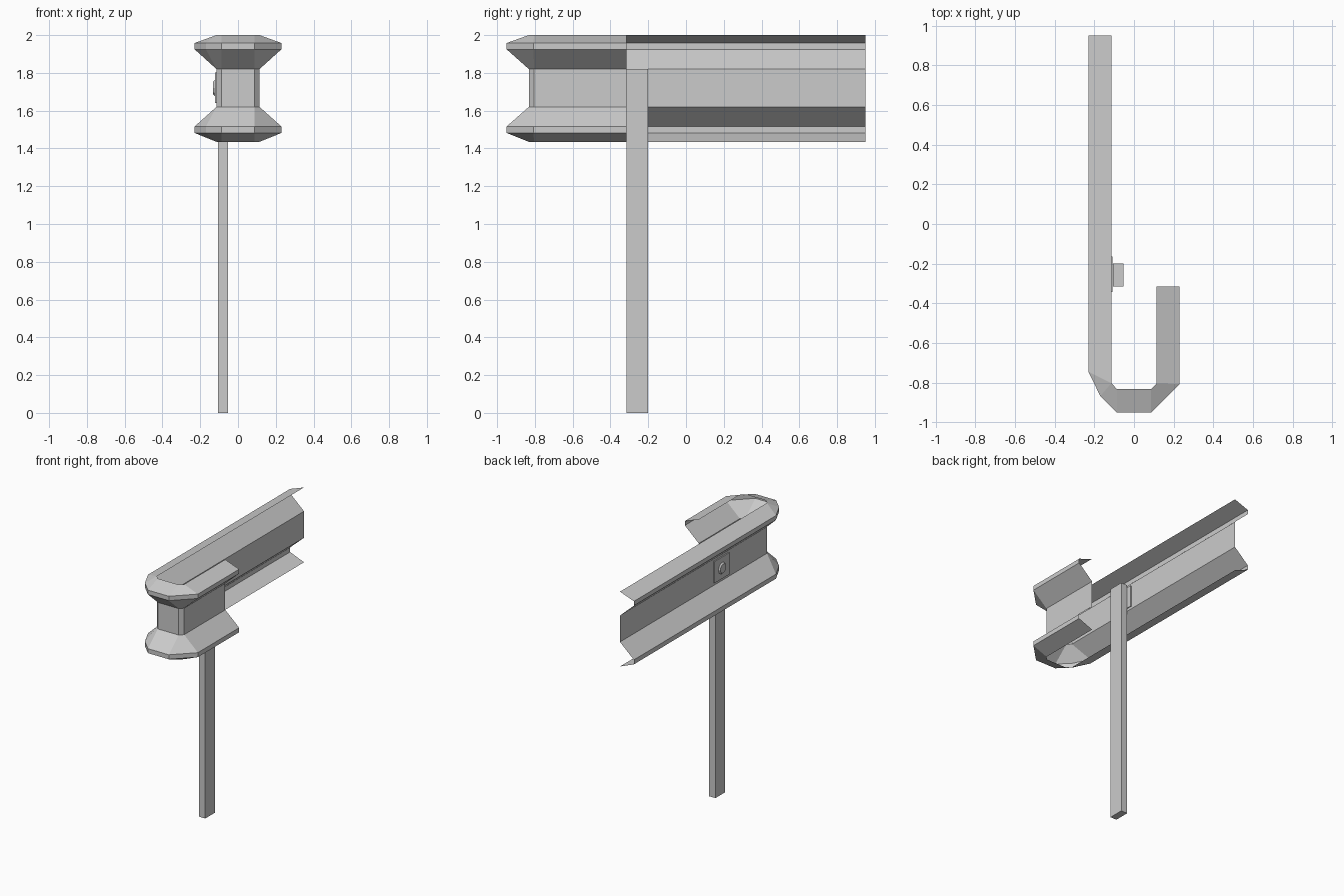
import bpy, bmesh, math
from mathutils import Matrix

if "Cube" in bpy.data.objects:
    bpy.data.objects.remove(bpy.data.objects["Cube"])


def finish(name, bm):
    bmesh.ops.recalc_face_normals(bm, faces=bm.faces[:])
    mesh = bpy.data.meshes.new(name)
    bm.to_mesh(mesh)
    bm.free()
    obj = bpy.data.objects.new(name, mesh)
    bpy.context.collection.objects.link(obj)
    return obj


def box(name, lo, hi):
    bm = bmesh.new()
    size = [h - l for l, h in zip(lo, hi)]
    mid = [(h + l) / 2 for l, h in zip(lo, hi)]
    bmesh.ops.create_cube(bm, size=1, matrix=Matrix.Translation(mid) @ Matrix.Diagonal((*size, 1)))
    return finish(name, bm)


# Guardrail sheet: W profile (outward fraction, height) swept along paired inner/outer paths
profile = [(0, 2.0), (1, 1.958), (1, 1.925), (0, 1.82),
           (0, 1.62), (1, 1.516), (1, 1.482), (0, 1.435)]
inner = [(-.114, .95), (-.114, -.803), (-.114, -.803), (-.087, -.832),
         (.087, -.832), (.114, -.805), (.114, -.315)]
outer = [(-.23, .95), (-.23, -.745), (-.17, -.868), (-.087, -.95),
         (.087, -.95), (.23, -.807), (.23, -.315)]
bm = bmesh.new()
rows = [[bm.verts.new((i[0] + (o[0] - i[0]) * t, i[1] + (o[1] - i[1]) * t, z))
         for t, z in profile] for i, o in zip(inner, outer)]
for a, b in zip(rows, rows[1:]):
    for k in range(len(profile) - 1):
        bm.faces.new((a[k], b[k], b[k + 1], a[k + 1]))
bmesh.ops.remove_doubles(bm, verts=bm.verts[:], dist=1e-4)
finish("guard_rail", bm)

# Support post behind the rail
box("post", (-.106, -.315, 0), (-.053, -.2, 1.82))

# Mounting plate through the web and its bolt head
box("mounting_plate", (-.123, -.343, 1.64), (-.108, -.165, 1.803))
bm = bmesh.new()
bmesh.ops.create_cone(bm, cap_ends=True, segments=10, radius1=.045, radius2=.035, depth=.012,
                      matrix=Matrix.Translation((-.127, -.255, 1.72)) @ Matrix.Rotation(-math.pi / 2, 4, 'Y'))
finish("bolt_head", bm)
